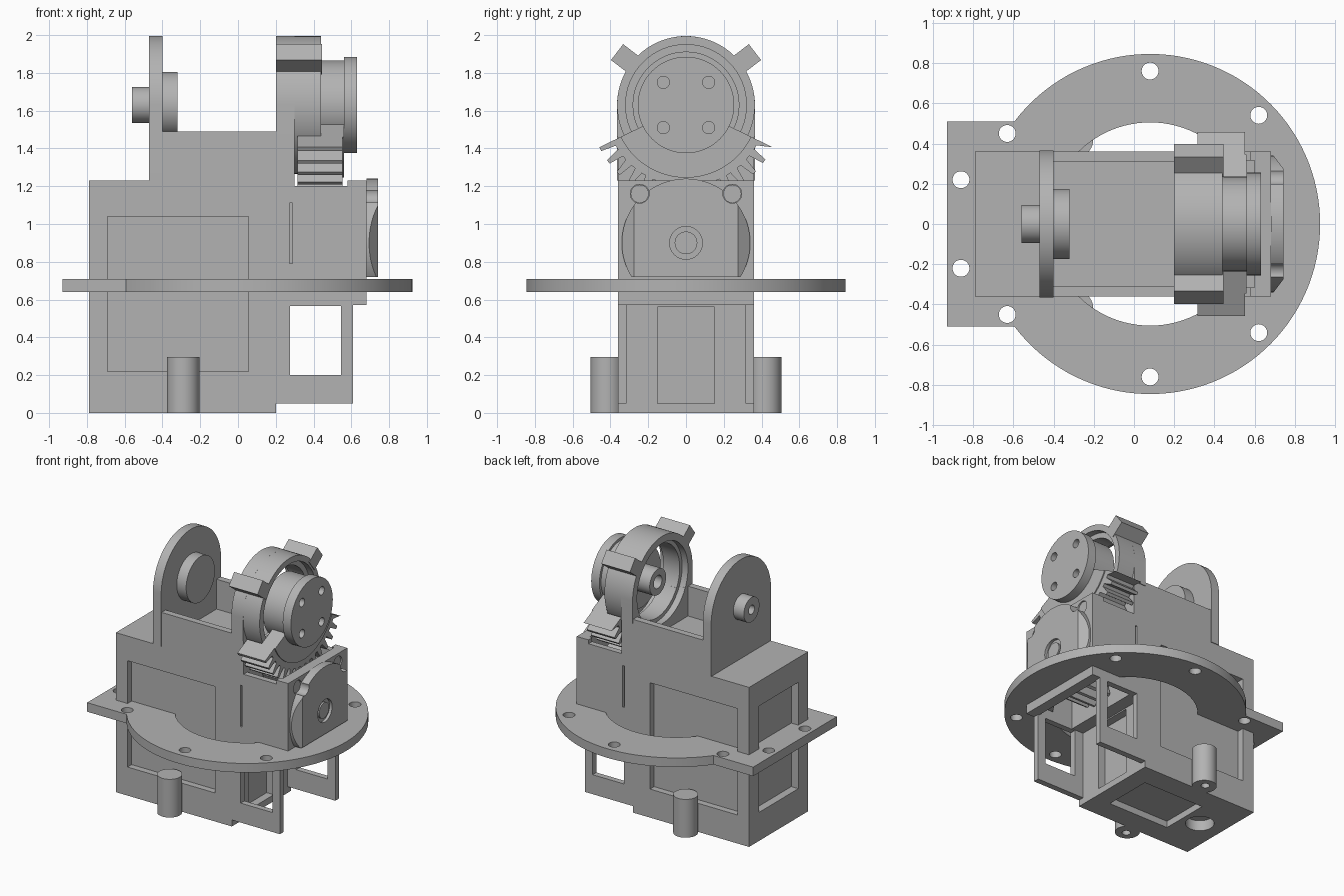
import bpy, bmesh
from math import cos, sin, pi, radians, acos, asin
from mathutils import Matrix

cube = bpy.data.objects.get("Cube")
if cube:
    bpy.data.objects.remove(cube, do_unlink=True)

grey = bpy.data.materials.new("plain_grey")
grey.use_nodes = True
colour = (0.45, 0.45, 0.45, 1)
grey.diffuse_color = colour
grey.node_tree.nodes["Principled BSDF"].inputs["Base Color"].default_value = colour

PLACE = {"x": lambda u, v, w: (w, u, v),
         "y": lambda u, v, w: (u, w, v),
         "z": lambda u, v, w: (u, v, w)}
AXLE = 1.63      # height of the upper axle
MOTOR = 0.9      # height of the motor axle
R = 0.365        # radius of the two upper supports


def prism(name, axis, points, a, b):
    """Extrude a 2D outline along an axis from a to b."""
    bm = bmesh.new()
    put = PLACE[axis]
    face = bm.faces.new([bm.verts.new(put(u, v, a)) for u, v in points])
    ext = bmesh.ops.extrude_face_region(bm, geom=[face])
    for v in ext["geom"]:
        if isinstance(v, bmesh.types.BMVert):
            v.co["xyz".index(axis)] = b
    bmesh.ops.recalc_face_normals(bm, faces=bm.faces)
    mesh = bpy.data.meshes.new(name)
    bm.to_mesh(mesh)
    bm.free()
    mesh.materials.append(grey)
    ob = bpy.data.objects.new(name, mesh)
    bpy.context.collection.objects.link(ob)
    return ob


def arc(r, start, end, n=64, u=0, v=0):
    steps = [radians(start + (end - start) * i / n) for i in range(n + 1)]
    return [(u + r * cos(t), v + r * sin(t)) for t in steps]


def cyl(name, axis, r, u, v, a, b, n=64):
    return prism(name, axis, arc(r, 0, 360, n, u, v)[:-1], a, b)


def box(name, x0, x1, y0, y1, z0, z1):
    return prism(name, "z", [(x0, y0), (x1, y0), (x1, y1), (x0, y1)], z0, z1)


def boolean(ob, tools, kind="DIFFERENCE"):
    """Apply each tool to the object and throw the tools away."""
    for tool in tools:
        tool.hide_render = True
        mod = ob.modifiers.new("cut", "BOOLEAN")
        mod.operation, mod.solver, mod.object = kind, "EXACT", tool
    bpy.context.view_layer.update()
    deps = bpy.context.evaluated_depsgraph_get()
    mesh = bpy.data.meshes.new_from_object(ob.evaluated_get(deps))
    ob.modifiers.clear()
    ob.data = mesh
    for tool in tools:
        bpy.data.objects.remove(tool, do_unlink=True)


def hole(axis, r, u, v, a, b):
    return cyl("cutter", axis, r, u, v, a, b, 32)


def pocket(*size):
    return box("cutter", *size)


def teeth(root, tip, start, pitch, count, v):
    """Trapezoid teeth along an arc around (0, v)."""
    shape = ((0, tip), (0.28, tip), (0.45, root), (0.8, root))
    return [(r * cos(t), v + r * sin(t)) for i in range(count) for f, r in shape
            for t in [radians(start + (i + f) * pitch)]]


# Mounting plate: ring with a square tail and bolt holes
tail = 180 - math_angle if (math_angle := asin(0.51 / 0.845) * 180 / pi) else 0
plate = prism("mounting_plate", "z",
              arc(0.845, -tail, tail, 96, 0.08) + [(-0.93, 0.51), (-0.93, -0.51)],
              0.64, 0.71)
cuts = [cyl("cutter", "z", 0.505, 0.08, 0, 0.5, 0.8, 96)]
for s in (-1, 1):
    for x, y in ((0.08, 0.76), (0.62, 0.54), (-0.63, 0.45), (-0.86, 0.22)):
        cuts.append(hole("z", 0.042, x, s * y, 0.5, 0.8))
boolean(plate, cuts)

# Housing: stepped side outline, hollow gear bay, open legs and recessed panels
outline = [(-0.79, 0), (0.2, 0), (0.2, 0.05), (0.61, 0.05), (0.61, 0.57),
           (0.68, 0.57), (0.68, 1.23), (0.58, 1.23), (0.58, 1.2), (0.3, 1.2),
           (0.3, 1.49), (-0.47, 1.49), (-0.47, 1.23), (-0.79, 1.23)]
housing = prism("housing", "y", outline, -0.36, 0.36)
cuts = [
    pocket(0.3, 0.6, -0.315, 0.315, 0.5, 1.3),        # gear bay
    pocket(0.2, 0.75, -0.315, 0.315, -0.1, 0.57),     # gap between the legs
    pocket(0.275, 0.545, -0.5, 0.5, 0.2, 0.565),      # leg windows
    pocket(-0.4, 0.2, -0.31, 0.31, 1.26, 1.6),        # top tray
    pocket(-0.5, -0.35, -0.27, 0.27, 1.26, 1.4),      # tray window
    pocket(-0.9, -0.73, -0.24, 0.24, 0.22, 1.04),     # end panel
    pocket(-0.46, 0.06, -0.19, 0.19, -0.1, 0.05),     # bottom panel
    pocket(0.14, 0.25, -0.15, 0.15, 0.05, 0.56),      # inner panel
    hole("z", 0.1, -0.6, 0, -0.1, 0.08),
    hole("x", 0.31, 0, AXLE, 0.15, 0.25),
    hole("x", 0.28, 0, AXLE, 0.24, 0.35),
]
for s in (-1, 1):
    lo, hi = sorted((s * 0.31, s * 0.5))
    cuts.append(pocket(-0.69, 0.055, lo, hi, 0.22, 1.04))
    cuts.append(pocket(0.273, 0.288, lo, hi, 0.79, 1.11))
    cuts.append(hole("x", 0.05, s * 0.245, 1.16, 0.64, 0.8))
boolean(housing, cuts)

# Screw posts beside the housing
for s, side in ((-1, "front"), (1, "back")):
    post = cyl(side + "_screw_post", "z", 0.087, -0.29, s * 0.418, 0, 0.295, 40)
    boolean(post, [hole("z", 0.03, -0.29, s * 0.43, -0.1, 0.2)])

# Idle-side support with its two bosses
arch = arc(R, 0, 180, 64, 0, AXLE)
prism("idle_support", "x", arch + [(-R, 1.23), (R, 1.23)], -0.47, -0.4)
cyl("inner_boss", "x", 0.175, 0, AXLE, -0.4, -0.32)
boss = cyl("outer_boss", "x", 0.095, 0, AXLE, -0.56, -0.47, 48)
boolean(boss, [hole("x", 0.035, 0, AXLE, -0.6, -0.49)])

# Drive-side bracket and bearing ring
bracket = prism("drive_bracket", "x", arch + [(-R, 1.46), (R, 1.46)], 0.2, 0.3)
boolean(bracket, [cyl("cutter", "x", 0.31, 0, AXLE, 0.1, 0.4)])
ring = cyl("bearing_ring", "x", R, 0, AXLE, 0.2, 0.44)
boolean(ring, [cyl("cutter", "x", r, 0, AXLE, a, b) for r, a, b in
               ((0.28, 0.1, 0.6), (0.32, 0.39, 0.6), (0.31, 0.1, 0.25))])

# Stop tabs on the ring
for angle, side in ((37.5, "back"), (142.5, "front")):
    tab = box(side + "_stop_tab", 0.2, 0.445, 0.335, 0.46, -0.053, 0.053)
    tab.data.transform(Matrix.Translation((0, 0, AXLE))
                       @ Matrix.Rotation(radians(angle), 4, "X"))

# Output wheel on its shaft
shaft = cyl("wheel_shaft", "x", 0.1, 0, AXLE, 0.24, 0.4, 40)
boolean(shaft, [hole("x", 0.05, 0, AXLE, 0.1, 0.38)])
cyl("wheel_hub", "x", 0.235, 0, AXLE, 0.38, 0.56)
wheel = cyl("output_wheel", "x", 0.255, 0, AXLE, 0.56, 0.63)
boolean(wheel, [hole("x", 0.032, y, AXLE + z, 0.58, 0.7)
                for y in (-0.12, 0.12) for z in (-0.12, 0.12)])

# Toothed sector below the wheel, meshing with the motor gear
sector = teeth(0.43, 0.51, -154, 9, 14, AXLE) + [(0.51 * cos(radians(26)), AXLE - 0.51 * sin(radians(26)))]
prism("toothed_sector", "x", sector + arc(0.375, -26, -154, 48, 0, AXLE), 0.315, 0.552)
prism("sector_web", "x", arc(0.385, -154, -26, 48, 0, AXLE)
      + arc(0.23, -26, -154, 48, 0, AXLE), 0.44, 0.56)
prism("motor_gear", "x", teeth(0.21, 0.28, 0, 360 / 21, 21, MOTOR), 0.32, 0.55)
cyl("motor_shaft", "x", 0.06, 0, MOTOR, 0.25, 0.65, 32)

# Motor end cap: round, flat underneath, with slanted sides
cap = cyl("motor_cap", "x", 0.34, 0, MOTOR, 0.68, 0.742, 96)
slants = [(0.67, -0.35), (0.69, -0.345), (0.75, -0.265),
          (0.75, 0.265), (0.69, 0.345), (0.67, 0.35)]
boolean(cap, [prism("cutter", "z", slants, 0.72, 1.3)], "INTERSECT")
boolean(cap, [hole("x", 0.05, s * 0.245, 1.16, 0.6, 0.8) for s in (-1, 1)]
        + [hole("x", 0.087, 0, MOTOR, 0.72, 0.8)])
cyl("cap_bearing", "x", 0.06, 0, MOTOR, 0.71, 0.735, 32)

# Screws sunk into the cap notches
for s, side in ((-1, "front"), (1, "back")):
    cyl(side + "_cap_screw", "x", 0.048, s * 0.245, 1.16, 0.63, 0.67, 24)

# Smooth round walls, keep edges crisp
bpy.ops.object.select_all(action="DESELECT")
for ob in bpy.context.collection.objects:
    if ob.type == "MESH" and grey.name in ob.data.materials:
        ob.select_set(True)
        bpy.context.view_layer.objects.active = ob
bpy.ops.object.shade_smooth_by_angle(angle=radians(30))
